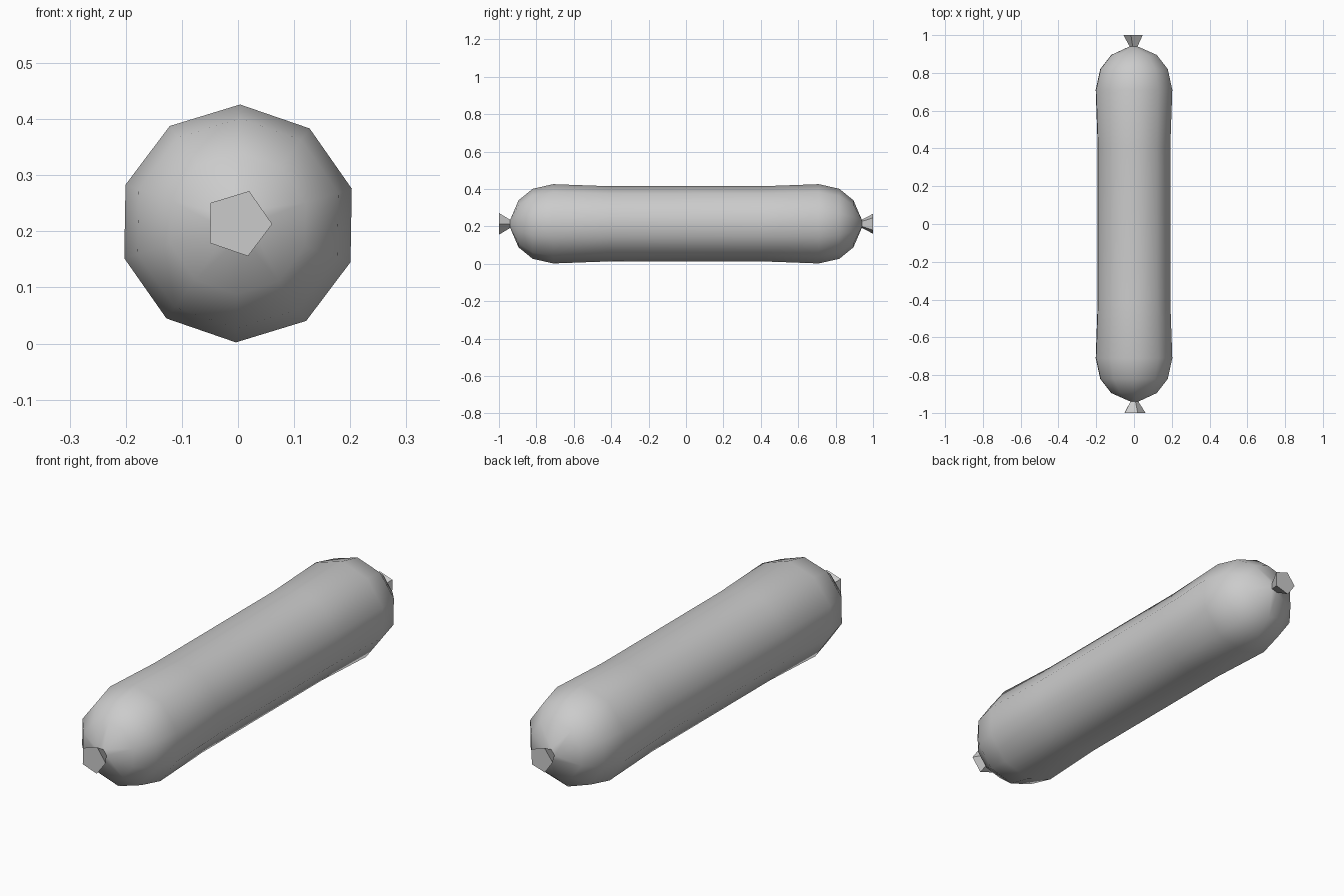
import bpy, bmesh
from math import cos, sin, radians

if "Cube" in bpy.data.objects:
    bpy.data.objects.remove(bpy.data.objects["Cube"])

CENTRE_Z = 0.214
bm = bmesh.new()


def ring(y, r, sides, start):
    step = 360 / sides
    return [bm.verts.new((r * cos(radians(start + i * step)), y,
                          CENTRE_Z + r * sin(radians(start + i * step))))
            for i in range(sides)]


def bridge(a, b):
    n = len(a)
    for i in range(n):
        j = (i + 1) % n
        bm.faces.new((a[i], a[j], b[j], b[i]))


def tied_end(body_ring, sign, offset, flare):
    # ten body sides gather in pairs into a five-sided neck
    neck = ring(sign * 0.94, 0.023, 5, offset)
    knot = ring(sign * 1.0, flare, 5, offset)
    shift = 5 if sign > 0 else 0
    b = [body_ring[(i + shift) % 10] for i in range(10)]
    for i in range(5):
        j = (i + 1) % 5
        bm.faces.new((b[2 * i], b[2 * i + 1], neck[i]))
        bm.faces.new((b[2 * i + 1], b[(2 * i + 2) % 10], neck[j], neck[i]))
    bridge(neck, knot)
    bm.faces.new(knot)


# Sausage body: ten-sided rings along y
half = [(0.41, 0.201), (0.71, 0.212), (0.82, 0.187), (0.895, 0.126)]
profile = [(-y, r) for y, r in reversed(half)] + half
rings = [ring(y, r, 10, -19) for y, r in profile]
for a, b in zip(rings, rings[1:]):
    bridge(a, b)

# Pinched neck and flared casing knot at each end
tied_end(rings[0], -1, -1, 0.061)
tied_end(rings[-1], 1, 179, 0.056)

bmesh.ops.recalc_face_normals(bm, faces=bm.faces)
mesh = bpy.data.meshes.new("sausage")
bm.to_mesh(mesh)
bm.free()
obj = bpy.data.objects.new("sausage", mesh)
bpy.context.collection.objects.link(obj)

# Smooth skin with crisp knot edges
bpy.context.view_layer.objects.active = obj
obj.select_set(True)
bpy.ops.object.shade_smooth_by_angle(angle=radians(60))
